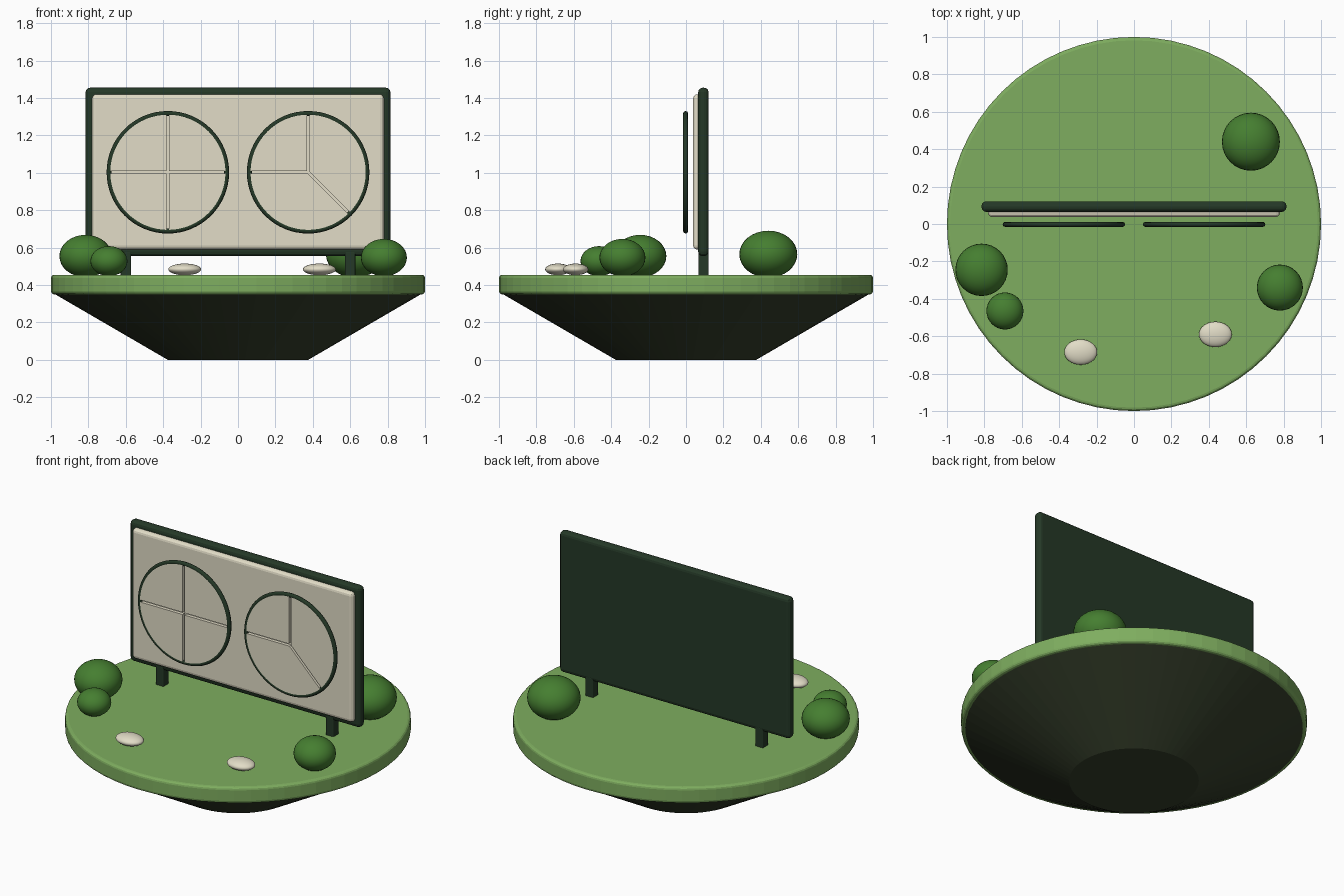
import bpy
import bmesh
from math import pi, cos, sin, radians

if "Cube" in bpy.data.objects:
    bpy.data.objects.remove(bpy.data.objects["Cube"], do_unlink=True)


def material(name, rgb):
    m = bpy.data.materials.new(name)
    m.use_nodes = True
    m.diffuse_color = (*rgb, 1)
    m.node_tree.nodes["Principled BSDF"].inputs["Base Color"].default_value = (*rgb, 1)
    return m


GRASS = material("grass green", (0.21, 0.42, 0.115))
EARTH = material("dark earth", (0.036, 0.05, 0.024))
FRAME = material("dark green frame", (0.018, 0.04, 0.02))
CREAM = material("cream", (0.76, 0.72, 0.57))
LEAF = material("leaf green", (0.06, 0.21, 0.03))


def finish(name, mat, bevel=0.0, smooth=False):
    ob = bpy.context.object
    ob.name = name
    ob.data.materials.append(mat)
    if bevel:
        bpy.ops.object.transform_apply(location=False, rotation=False, scale=True)
        mod = ob.modifiers.new("rounded edges", "BEVEL")
        mod.width = bevel
        mod.segments = 3
        mod.limit_method = "ANGLE"
        mod.angle_limit = radians(40)
    if smooth:
        bpy.ops.object.shade_smooth_by_angle(angle=radians(50))
    return ob


def box(name, mat, center, size, bevel):
    bpy.ops.mesh.primitive_cube_add(size=1, location=center)
    bpy.context.object.scale = size
    return finish(name, mat, bevel)


def blob(name, mat, center, radii):
    bpy.ops.mesh.primitive_uv_sphere_add(segments=32, ring_count=16, location=center)
    bpy.context.object.scale = radii
    return finish(name, mat, smooth=True)


# Round island: grassy disc over a tapering base
bpy.ops.mesh.primitive_cylinder_add(vertices=64, radius=1, depth=0.105, location=(0, 0, 0.4025))
finish("grass_disc", GRASS, bevel=0.018)
bpy.ops.mesh.primitive_cone_add(vertices=64, radius1=0.375, radius2=0.98, depth=0.352,
                                location=(0, 0, 0.176))
finish("island_base", EARTH)

# Sign board on two legs
box("sign_frame", FRAME, (0, 0.093, 1.005), (1.63, 0.056, 0.9), 0.024)
box("sign_panel", CREAM, (0, 0.063, 1.005), (1.56, 0.05, 0.83), 0.022)
for side, label in ((-1, "right"), (1, "left")):
    box(f"sign_leg_{label}", FRAME, (side * 0.6, 0.093, 0.51), (0.055, 0.055, 0.14), 0.006)


# Pie slice dials: extruded slices, parted by narrow gaps, inside a dark ring
def slice_piece(name, center, start, end, gap=0.007, radius=0.312, depth=0.022):
    bm = bmesh.new()
    mid, half = radians(start + end) / 2, radians(end - start) / 2
    shift = gap / sin(half)
    inset = gap / radius
    a, b = radians(start) + inset, radians(end) - inset
    steps = max(8, int((end - start) / 6))
    outline = [(cos(mid) * shift, sin(mid) * shift)]
    for i in range(steps + 1):
        t = a + (b - a) * i / steps
        outline.append((cos(t) * radius, sin(t) * radius))
    face = bm.faces.new([bm.verts.new((x, -depth / 2, z)) for x, z in outline])
    moved = bmesh.ops.extrude_face_region(bm, geom=[face])["geom"]
    bmesh.ops.translate(bm, vec=(0, depth, 0),
                        verts=[v for v in moved if isinstance(v, bmesh.types.BMVert)])
    bmesh.ops.recalc_face_normals(bm, faces=bm.faces)
    mesh = bpy.data.meshes.new(name)
    bm.to_mesh(mesh)
    bm.free()
    ob = bpy.data.objects.new(name, mesh)
    ob.location = center
    mesh.materials.append(CREAM)
    bpy.context.collection.objects.link(ob)


dials = {"right": (-0.375, (0, 90, 180, 270, 360)),
         "left": (0.375, (-45, 90, 180, 315))}
for label, (x, cuts) in dials.items():
    center = (x, -0.002, 1.003)
    bpy.ops.mesh.primitive_torus_add(major_radius=0.314, minor_radius=0.0135, major_segments=64,
                                     minor_segments=8, location=center, rotation=(pi / 2, 0, 0))
    finish(f"dial_ring_{label}", FRAME, smooth=True)
    for i, (start, end) in enumerate(zip(cuts, cuts[1:])):
        slice_piece(f"dial_{label}_slice_{i + 1}", center, start, end)

# Bushes: x, y, z, radius
bushes = ((0.625, 0.44, 0.565, 0.155), (-0.815, -0.245, 0.555, 0.14),
          (-0.69, -0.465, 0.528, 0.099), (0.78, -0.34, 0.547, 0.123))
for i, (x, y, z, r) in enumerate(bushes):
    blob(f"bush_{i + 1}", LEAF, (x, y, z), (r, r, r * 0.81))

# Pebbles
for i, (x, y) in enumerate(((-0.285, -0.685), (0.435, -0.59))):
    blob(f"pebble_{i + 1}", CREAM, (x, y, 0.484), (0.088, 0.068, 0.031))
